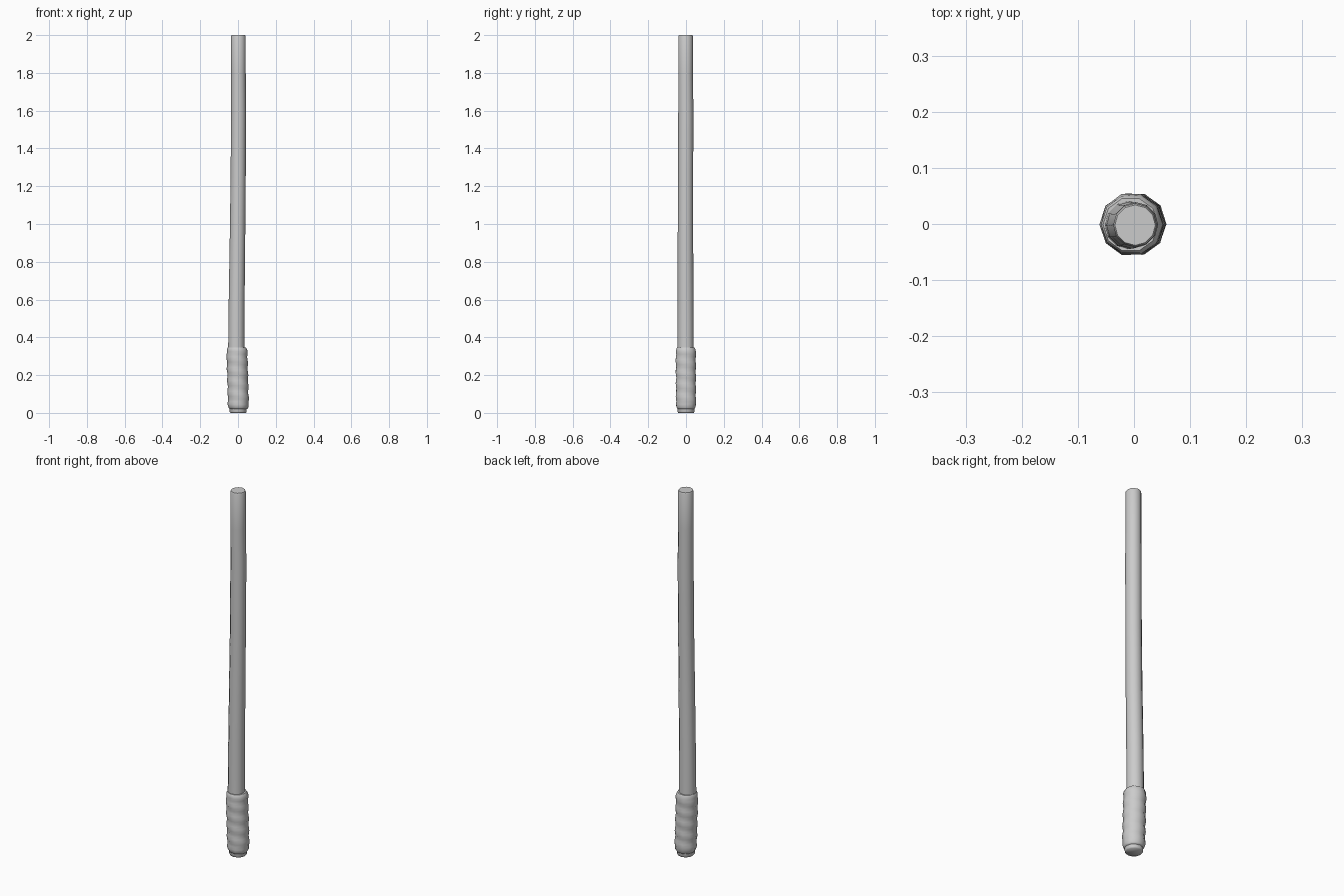
import bpy, bmesh
from math import pi, cos, sin, radians

if "Cube" in bpy.data.objects:
    bpy.data.objects.remove(bpy.data.objects["Cube"])


def loft(name, rings, sides, ripple=None, angle=60):
    """Skin circular rings given as (z, centre x, centre y, radius)."""
    bm = bmesh.new()
    loops = []
    for z, cx, cy, r in rings:
        loop = []
        for i in range(sides):
            a = 2 * pi * i / sides
            rr = r + (ripple(z, a) if ripple else 0)
            loop.append(bm.verts.new((cx + rr * cos(a), cy + rr * sin(a), z)))
        loops.append(loop)
    for lo, hi in zip(loops, loops[1:]):
        for i in range(sides):
            j = (i + 1) % sides
            bm.faces.new((lo[i], lo[j], hi[j], hi[i]))
    bm.faces.new(loops[0][::-1])
    bm.faces.new(loops[-1])
    mesh = bpy.data.meshes.new(name)
    bm.to_mesh(mesh)
    bm.free()
    obj = bpy.data.objects.new(name, mesh)
    bpy.context.collection.objects.link(obj)
    bpy.context.view_layer.objects.active = obj
    obj.select_set(True)
    bpy.ops.object.shade_smooth_by_angle(angle=radians(angle))
    obj.select_set(False)
    return obj


# Slightly crooked wooden shaft
loft("shaft", [
    (0.03, 0.000, 0.000, 0.044),
    (0.20, -0.005, -0.001, 0.044),
    (0.34, -0.009, -0.002, 0.043),
    (0.60, -0.007, -0.002, 0.042),
    (0.90, -0.003, -0.003, 0.041),
    (1.25, 0.001, -0.002, 0.040),
    (1.60, 0.003, -0.001, 0.040),
    (1.80, 0.002, -0.002, 0.039),
    (1.992, 0.002, -0.002, 0.039),
    (2.00, 0.002, -0.002, 0.036),
], 12)


# Wrapped grip with spiral ridges and rounded ends
def wrap(z, a):
    return 0.002 * sin(2 * pi * z / 0.062 + a) if 0.04 < z < 0.33 else 0


def grip_ring(z, r):
    t = z / 0.345
    return (z, 0.003 - 0.009 * t, -0.001 * t, r)


steps = 20
body = [grip_ring(0.045 + 0.28 * i / steps, 0.055) for i in range(steps + 1)]
loft("grip", [grip_ring(0.02, 0.046), grip_ring(0.028, 0.052)] + body
     + [grip_ring(0.338, 0.053), grip_ring(0.345, 0.049)], 10, wrap)

# Butt cap under the grip
loft("butt_cap", [(0, 0.001, 0, 0.041), (0.006, 0.001, 0, 0.045),
                  (0.026, 0.001, 0, 0.045)], 12)
